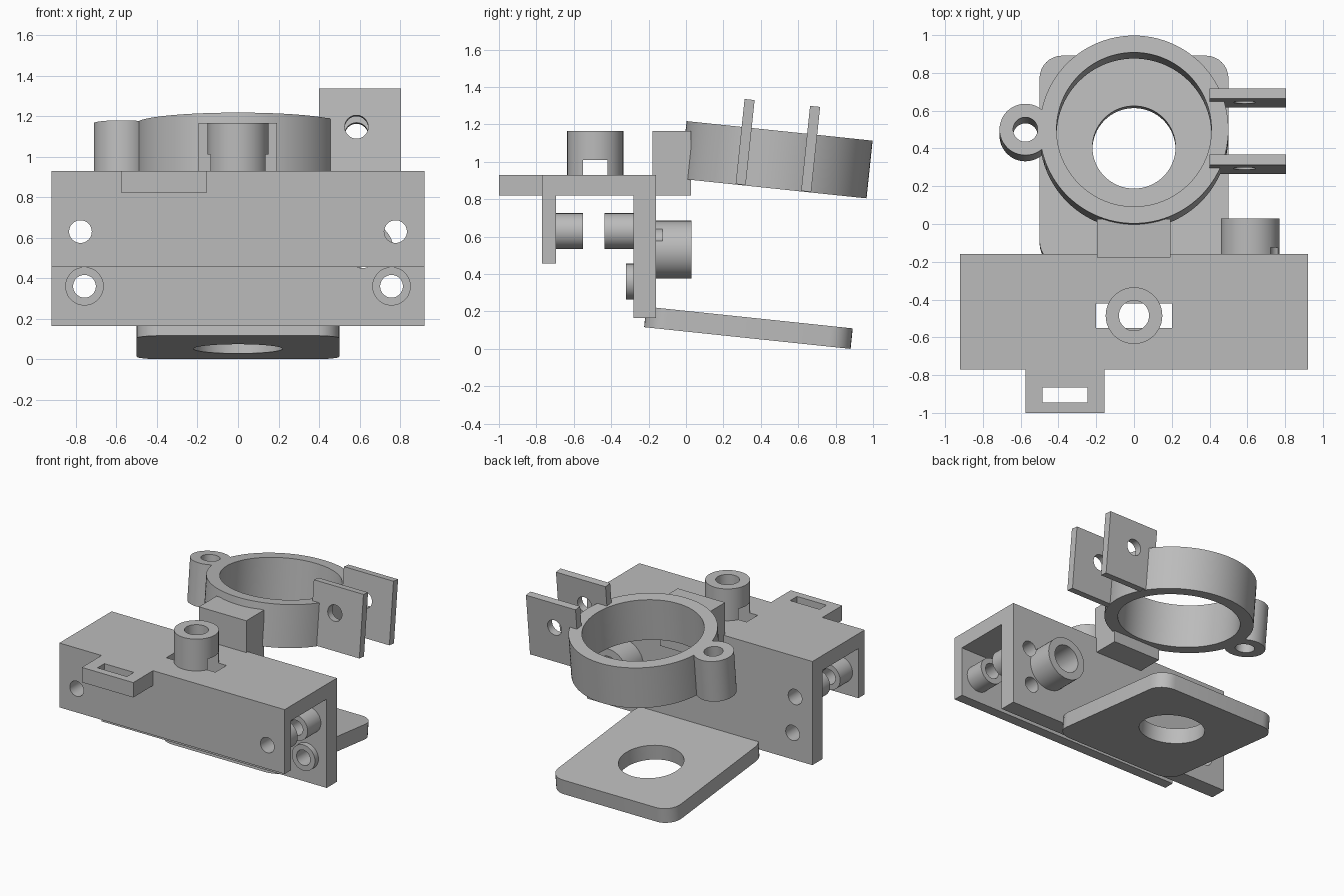
import bpy, bmesh
from math import radians
from mathutils import Matrix, Vector

if "Cube" in bpy.data.objects:
    bpy.data.objects.remove(bpy.data.objects["Cube"], do_unlink=True)

gray = bpy.data.materials.new("plain_gray")
gray.use_nodes = True
gray.diffuse_color = (0.5, 0.5, 0.5, 1)
gray.node_tree.nodes["Principled BSDF"].inputs["Base Color"].default_value = (0.5, 0.5, 0.5, 1)

AXES = {"x": Matrix.Rotation(radians(90), 4, "Y"),
        "y": Matrix.Rotation(radians(90), 4, "X"),
        "z": Matrix.Identity(4)}
LEVEL = Matrix.Identity(4)
TILT = Matrix.Rotation(radians(-6), 4, "X")


def finish(bm, name, frame):
    bm.transform(frame)
    bmesh.ops.recalc_face_normals(bm, faces=bm.faces)
    mesh = bpy.data.meshes.new(name)
    bm.to_mesh(mesh)
    bm.free()
    mesh.materials.append(gray)
    obj = bpy.data.objects.new(name, mesh)
    bpy.context.collection.objects.link(obj)
    return obj


def box(name, low, high, frame=LEVEL, round_corners=0):
    low, high = Vector(low), Vector(high)
    bm = bmesh.new()
    bmesh.ops.create_cube(bm, size=1)
    bm.transform(Matrix.Translation((low + high) / 2) @ Matrix.Diagonal((*(high - low), 1)))
    if round_corners:
        upright = [e for e in bm.edges
                   if abs(e.verts[0].co.z - e.verts[1].co.z) > 0.01]
        bmesh.ops.bevel(bm, geom=upright, offset=round_corners, segments=8,
                        profile=0.5, affect="EDGES")
    return finish(bm, name, frame)


def rod(name, radius, center, length, axis="z", frame=LEVEL, sides=48):
    bm = bmesh.new()
    bmesh.ops.create_cone(bm, cap_ends=True, segments=sides, radius1=radius,
                          radius2=radius, depth=length)
    bm.transform(Matrix.Translation(center) @ AXES[axis])
    return finish(bm, name, frame)


def extrude_x(name, profile, half_width):
    bm = bmesh.new()
    face = bm.faces.new([bm.verts.new((-half_width, y, z)) for y, z in profile])
    out = bmesh.ops.extrude_face_region(bm, geom=[face])
    moved = [v for v in out["geom"] if isinstance(v, bmesh.types.BMVert)]
    bmesh.ops.translate(bm, verts=moved, vec=(2 * half_width, 0, 0))
    return finish(bm, name, LEVEL)


def cut(cutter, *targets):
    """Subtract the cutter from every target, then discard it."""
    for target in targets:
        mod = target.modifiers.new("cut", "BOOLEAN")
        mod.operation, mod.solver, mod.object = "DIFFERENCE", "EXACT", cutter
        bpy.context.view_layer.objects.active = target
        bpy.ops.object.modifier_apply(modifier=mod.name)
    bpy.data.objects.remove(cutter, do_unlink=True)


# Channel bracket: short front wall, top plate, tall back wall
bracket = extrude_x("bracket", [
    (-0.77, 0.455), (-0.77, 0.93), (-0.16, 0.93), (-0.16, 0.165),
    (-0.28, 0.165), (-0.28, 0.82), (-0.695, 0.82), (-0.695, 0.455)], 0.92)

# Slotted tab on the front edge
tab = box("front_tab", (-0.575, -1, 0.82), (-0.155, -0.77, 0.93))
cut(box("slot", (-0.485, -0.945, 0.7), (-0.245, -0.865, 1.1)), tab)

# Top boss with a nut slot underneath and a vertical bore
boss = rod("top_boss", 0.15, (0, -0.485, 1.0475), 0.235)
cut(box("nut_slot", (-0.2, -0.55, 0.7), (0.2, -0.42, 1.01)), boss, bracket)
cut(rod("bore", 0.08, (0, -0.485, 1), 0.8), boss)

# Rear socket, bored through the back wall
socket = rod("rear_socket", 0.155, (0.615, -0.065, 0.53), 0.19, "y")
cut(rod("socket_bore", 0.1, (0.615, 0, 0.53), 0.32, "y"), socket)
cut(rod("wall_bore", 0.08, (0.615, -0.2, 0.53), 0.3, "y"), bracket)

# Facing screw posts and low wall bosses, mirrored left and right
for side, s in (("left", 1), ("right", -1)):
    x = s * 0.778
    front = rod(side + "_front_post", 0.095, (x, -0.6225, 0.63), 0.145, "y")
    back = rod(side + "_back_post", 0.095, (x, -0.3575, 0.63), 0.155, "y")
    low = rod(side + "_low_boss", 0.095, (s * 0.758, -0.3, 0.36), 0.04, "y")
    targets = [bracket, front, back] + ([socket] if s > 0 else [])
    cut(rod("upper_drill", 0.056, (x, -0.5, 0.63), 0.75, "y"), *targets)
    cut(rod("lower_drill", 0.056, (s * 0.758, -0.25, 0.36), 0.25, "y"), bracket, low)

# Block joining the bracket to the clamp ring
box("ring_block", (-0.195, -0.178, 0.82), (0.192, 0.027, 1.165))

# Tilted clamp ring with a side ear
ring_frame = Matrix.Translation((0, 0.468, 0.857)) @ TILT
ring = rod("clamp_ring", 0.5, (0, 0, 0.155), 0.31, frame=ring_frame, sides=96)
ear = rod("ring_ear", 0.137, (-0.575, 0, 0.155), 0.31, frame=ring_frame)
cut(rod("ring_bore", 0.41, (0, 0, 0.155), 0.6, frame=ring_frame, sides=96), ring, ear)
cut(rod("ear_bore", 0.065, (-0.575, 0, 0.155), 0.6, frame=ring_frame), ear)

# Pair of drilled clamp lugs
lugs = [box(name, (0.4, y - 0.027, 0.003), (0.805, y + 0.027, 0.46), ring_frame)
        for name, y in (("front_lug", -0.177), ("back_lug", 0.175))]
cut(rod("lug_drill", 0.058, (0.585, 0, 0.27), 0.8, "y", ring_frame), *lugs)

# Tilted lower plate with rounded corners and a round opening
plate_frame = Matrix.Translation((0, 0.328, 0.058)) @ TILT
plate = box("lower_plate", (-0.5, -0.555, 0), (0.5, 0.555, 0.11), plate_frame, 0.12)
cut(rod("opening", 0.22, (0, 0.067, 0.05), 0.5, frame=plate_frame, sides=64), plate)

# Smooth the round walls, keep the edges crisp
bpy.ops.object.select_all(action="DESELECT")
for obj in bpy.context.collection.objects:
    if obj.type == "MESH" and gray.name in obj.data.materials:
        obj.select_set(True)
        bpy.context.view_layer.objects.active = obj
bpy.ops.object.shade_smooth_by_angle(angle=radians(30))
